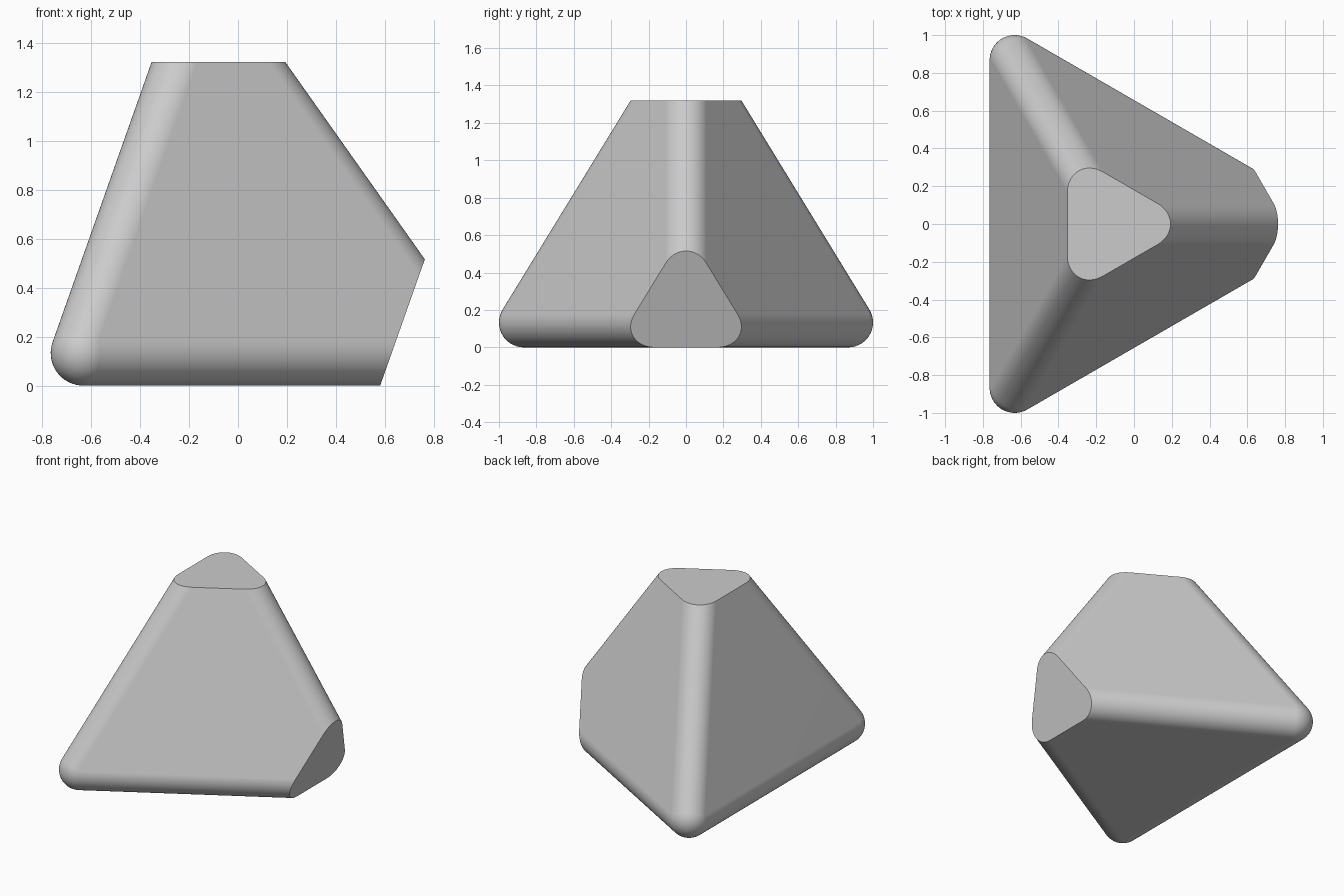
import bpy
import bmesh
from math import sqrt, sin, cos, pi, radians
from mathutils import Vector

cube = bpy.data.objects.get("Cube")
if cube:
    bpy.data.objects.remove(cube, do_unlink=True)

RADIUS = 0.133                      # rounding of edges and corners
EDGE = 2 * (1 - RADIUS)             # distance between rounded corner centres
INRADIUS = EDGE / sqrt(24)
CENTRE = Vector((-0.131, 0, RADIUS + INRADIUS))
CUT = 1.32 - CENTRE.z               # distance from centre to each cut face

# Directions from the centre to the four corners: apex, then three at the base
ring = sqrt(8) / 3
directions = [Vector((0, 0, 1))]
directions += [Vector((ring * cos(a), ring * sin(a), -1 / 3))
               for a in (0, 2 * pi / 3, 4 * pi / 3)]
corner_centres = [CENTRE + d * INRADIUS * 3 for d in directions]

# Sharp tetrahedron
bm = bmesh.new()
verts = [bm.verts.new(CENTRE + d * (INRADIUS + RADIUS) * 3) for d in directions]
for face in ((0, 1, 2), (0, 2, 3), (0, 3, 1), (1, 3, 2)):
    bm.faces.new([verts[i] for i in face])
bmesh.ops.recalc_face_normals(bm, faces=bm.faces)

# Rounded edges, with corners made exactly spherical
bmesh.ops.bevel(bm, geom=bm.verts[:] + bm.edges[:], offset=RADIUS * sqrt(2),
                offset_type='OFFSET', segments=20, profile=0.5,
                affect='EDGES', clamp_overlap=False)
for v in bm.verts:
    c = min(corner_centres, key=lambda p: (v.co - p).length)
    v.co = c + (v.co - c).normalized() * RADIUS

# Flat cuts across the apex and the left base corner
for d in directions[:2]:
    result = bmesh.ops.bisect_plane(
        bm, geom=bm.verts[:] + bm.edges[:] + bm.faces[:], dist=1e-5,
        plane_co=CENTRE + d * CUT, plane_no=d, clear_outer=True)
    rim = [g for g in result["geom_cut"] if isinstance(g, bmesh.types.BMEdge)]
    bmesh.ops.contextual_create(bm, geom=rim)
bmesh.ops.recalc_face_normals(bm, faces=bm.faces)

mesh = bpy.data.meshes.new("rounded_tetrahedron")
bm.to_mesh(mesh)
bm.free()
mesh.shade_smooth()
mesh.set_sharp_from_angle(angle=radians(30))

# Plain grey material
grey = bpy.data.materials.new("light_grey")
grey.use_nodes = True
colour = (0.6, 0.6, 0.6, 1)
grey.diffuse_color = colour
grey.node_tree.nodes["Principled BSDF"].inputs["Base Color"].default_value = colour
mesh.materials.append(grey)

body = bpy.data.objects.new("rounded_tetrahedron", mesh)
bpy.context.collection.objects.link(body)

# Keep the large flat faces evenly shaded
normals = body.modifiers.new("flat_face_normals", 'WEIGHTED_NORMAL')
normals.keep_sharp = True
